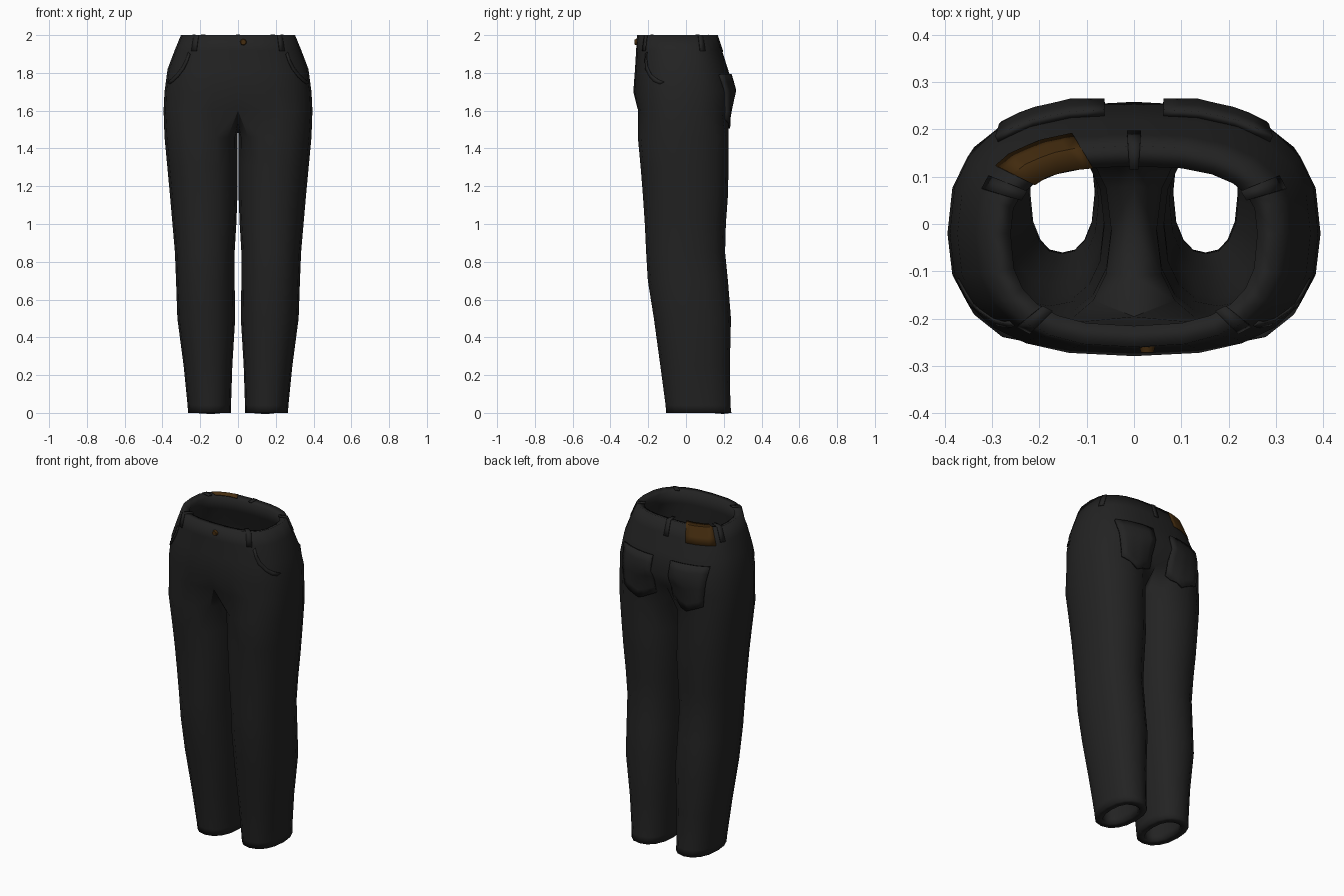
import bpy, bmesh, math
from mathutils import Vector
from mathutils.bvhtree import BVHTree

if "Cube" in bpy.data.objects:
    bpy.data.objects.remove(bpy.data.objects["Cube"])


def material(name, rgb):
    m = bpy.data.materials.new(name)
    m.diffuse_color = (*rgb, 1)
    m.use_nodes = True
    m.node_tree.nodes["Principled BSDF"].inputs["Base Color"].default_value = m.diffuse_color
    return m


BLACK = material("black denim", (0.0165, 0.0165, 0.0165))
TAN = material("brown leather", (0.062, 0.027, 0.005))


def finish(name, mesh, mat, angle=40):
    ob = bpy.data.objects.new(name, mesh)
    bpy.context.collection.objects.link(ob)
    mesh.materials.append(mat)
    bpy.ops.object.select_all(action='DESELECT')
    bpy.context.view_layer.objects.active = ob
    ob.select_set(True)
    bpy.ops.object.shade_smooth_by_angle(angle=math.radians(angle))
    return ob


def oval(deg, n, cx, w, yf, yb, yc):
    """Point on a rounded oval with separate front and back depth."""
    c, s = math.cos(math.radians(deg)), math.sin(math.radians(deg))
    x = cx + w * math.copysign(abs(c) ** (2 / n), c)
    depth = (yb - yc) if s > 0 else (yc - yf)
    return x, yc + depth * math.copysign(abs(s) ** (2 / n), s)


# Trousers: one half built as rings, mirrored, then thickened inward
HIPS = [  # z, half width, front y, back y
    (2.0, .302, -.26, .165), (1.92, .335, -.264, .19), (1.82, .373, -.27, .222),
    (1.70, .389, -.279, .258), (1.60, .394, -.268, .252)]
LEG = [  # z, inner x, outer x, front y, back y
    (1.46, .003, .389, -.255, .226), (1.3, .003, .374, -.24, .225),
    (1.15, .003, .36, -.228, .222), (1.0, .009, .347, -.218, .211),
    (.85, .018, .334, -.211, .207), (.7, .018, .328, -.202, .222),
    (.5, .015, .321, -.17, .238), (.25, .03, .288, -.136, .232),
    (.04, .037, .267, -.108, .235), (0, .038, .264, -.105, .24)]

bm = bmesh.new()
rings = []
for z, w, yf, yb in HIPS:
    ring = []
    for i in range(13):
        x, y = oval(-90 + 15 * i, 2.6, 0, w, yf, yb, -.02)
        if z == 1.60:  # pull the centre seam in between the legs
            y += {0: .03, 1: .008, 11: -.015, 12: -.06}.get(i, 0)
        ring.append(bm.verts.new((0 if i in (0, 12) else x, y, z)))
    rings.append(ring)
for a, b in zip(rings, rings[1:]):
    for i in range(12):
        bm.faces.new((a[i], b[i], b[i + 1], a[i + 1]))
crotch = [bm.verts.new(p) for p in ((0, .11, 1.53), (0, -.02, 1.50), (0, -.14, 1.54))]
previous = rings[-1] + crotch
for z, xi, xo, yf, yb in LEG:
    ring = []
    for i in range(16):
        x, y = oval(-135 + 22.5 * i, 2.25, (xi + xo) / 2, (xo - xi) / 2,
                    yf, yb, (yf + yb) / 2)
        ring.append(bm.verts.new((x, y, z)))
    for i in range(16):
        j = (i + 1) % 16
        bm.faces.new((previous[i], ring[i], ring[j], previous[j]))
    previous = ring
me = bpy.data.meshes.new("trousers")
bm.to_mesh(me)
bm.free()
trousers = finish("trousers", me, BLACK, 50)
trousers.modifiers.new("mirror", 'MIRROR').merge_threshold = .001
bpy.context.view_layer.update()
tree = BVHTree.FromObject(trousers, bpy.context.evaluated_depsgraph_get())
shell = trousers.modifiers.new("thickness", 'SOLIDIFY')
shell.thickness = .045
shell.offset = -1


def sheet(name, rows, thick, mat):
    """Thin plate from a grid of points lying on the cloth."""
    bm = bmesh.new()
    grid = [[bm.verts.new(p) for p in row] for row in rows]
    for a, b in zip(grid, grid[1:]):
        for i in range(len(a) - 1):
            bm.faces.new((a[i], b[i], b[i + 1], a[i + 1]))
    bm.normal_update()
    out = sum((f.normal.dot(f.calc_center_median() - Vector((0, -.02, 1.6)))
               for f in bm.faces), 0)
    if out < 0:
        bmesh.ops.reverse_faces(bm, faces=bm.faces)
    me = bpy.data.meshes.new(name)
    bm.to_mesh(me)
    bm.free()
    ob = finish(name, me, mat)
    mod = ob.modifiers.new("thickness", 'SOLIDIFY')
    mod.thickness = thick
    mod.offset = 1
    return ob


def around(deg, z):
    """Cloth point at a compass angle and height."""
    d = Vector((math.cos(math.radians(deg)), math.sin(math.radians(deg)), 0))
    hit = tree.ray_cast(Vector((0, -.02, z)) + d, -d)[0]
    return hit, d


def along_y(x, z, side):
    """Cloth point seen from the front (-1) or the back (+1)."""
    return tree.ray_cast(Vector((x, side, z)), Vector((0, -side, 0)))[0]


def waist_strip(name, a0, a1, cols, bottom, thick, mat):
    """Strip up the waistband and folded over its rim."""
    angles = [a0 + (a1 - a0) * i / cols for i in range(cols + 1)]
    rows = [[around(a, z)[0] for a in angles] for z in (bottom, bottom + .04, 1.997)]
    rim = []
    for a in angles:
        p, d = around(a, 1.997)
        rim.append(p - d * .05)
    return sheet(name, rows + [rim], thick, mat)


# Leather patch and belt loops on the waistband
waist_strip("waist_patch", 122, 154, 5, 1.9, .004, TAN)
waist_strip("belt_loop_back", 86, 94, 1, 1.91, .005, BLACK)
for side, label in ((1, "right"), (-1, "left")):
    for name, a in (("back", 19), ("front", -41)):
        a = a if side > 0 else 180 - a
        waist_strip(f"belt_loop_{name}_{label}", a - 2.7, a + 2.7, 1, 1.915, .005, BLACK)

    # Back pocket with a pointed lower edge
    rows = []
    for r in range(7):
        row = []
        for c in range(7):
            u = c / 6
            low = 1.555 - .05 * (1 - abs(2 * u - 1))
            z = 1.79 + (low - 1.79) * r / 6
            x = .062 + (.225 - .025 * r / 6) * u
            row.append(along_y(side * x, z, 1))
        rows.append(row)
    sheet(f"back_pocket_{label}", rows, .014, BLACK)

    # Curved front pocket edge
    path = ((.262, 1.91), (.275, 1.87), (.295, 1.83), (.325, 1.79), (.352, 1.765), (.37, 1.752))
    rows = [[along_y(side * x, z, -1) for x, z in path],
            [along_y(side * (x - .01), z - .012, -1) for x, z in path]]
    sheet(f"front_pocket_edge_{label}", rows, .005, BLACK)

# Waist button
bm = bmesh.new()
bmesh.ops.create_cone(bm, cap_ends=True, segments=10, radius1=.018, radius2=.014, depth=.014)
me = bpy.data.meshes.new("waist_button")
bm.to_mesh(me)
bm.free()
button = finish("waist_button", me, TAN)
button.rotation_euler = (math.radians(90), 0, 0)
button.location = along_y(.028, 1.963, -1) + Vector((0, -.004, 0))
